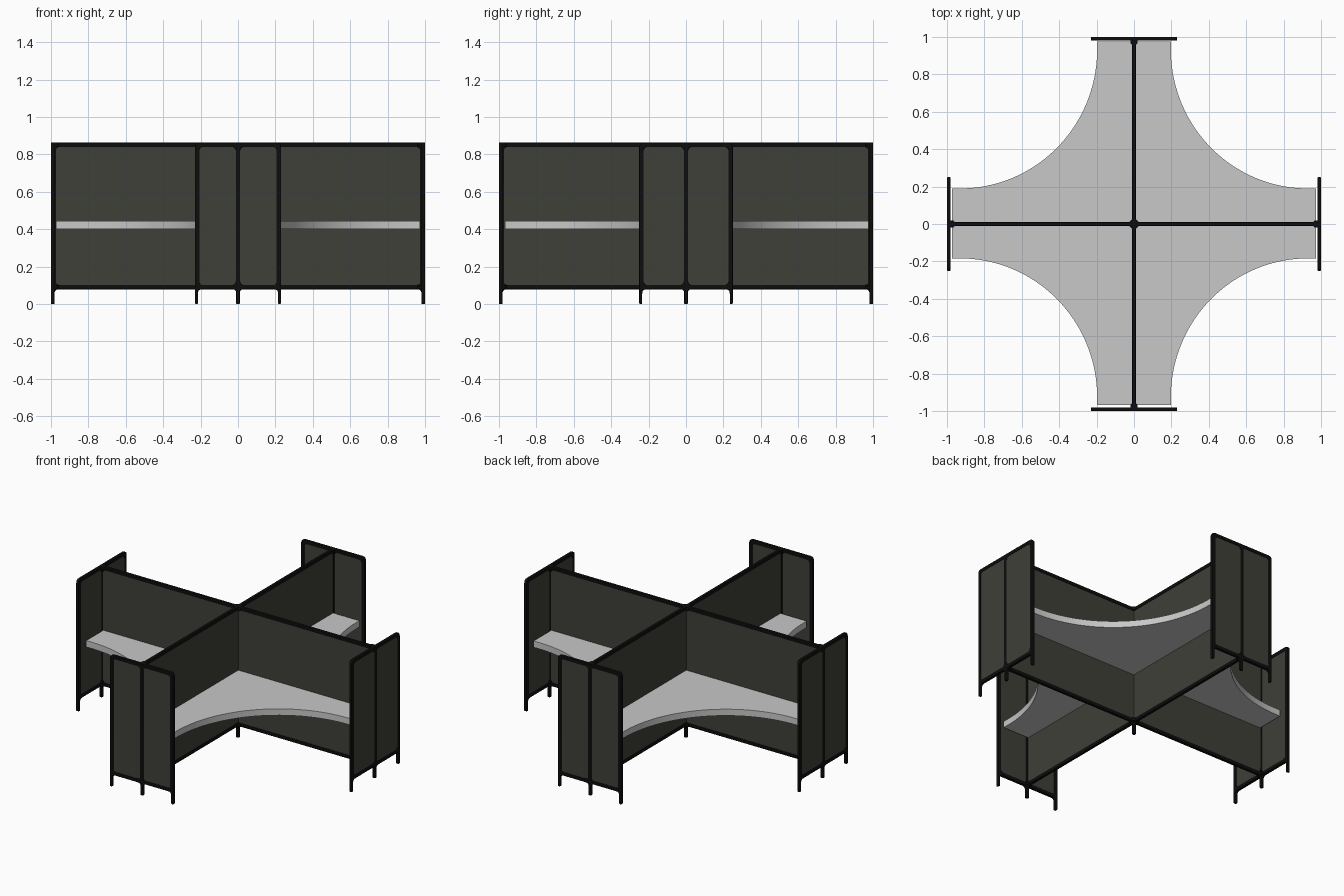
import bpy, bmesh
from math import pi, sin, cos
from mathutils import Vector

cube = bpy.data.objects.get("Cube")
if cube:
    bpy.data.objects.remove(cube, do_unlink=True)


def material(name, color, rough):
    m = bpy.data.materials.new(name)
    m.use_nodes = True
    m.diffuse_color = (*color, 1)
    bsdf = m.node_tree.nodes["Principled BSDF"]
    bsdf.inputs["Base Color"].default_value = (*color, 1)
    bsdf.inputs["Roughness"].default_value = rough
    return m


BLACK = material("black frame", (0.004, 0.004, 0.004), 0.5)
FABRIC = material("dark olive fabric", (0.05, 0.05, 0.04), 0.9)
GREY = material("light grey desktop", (0.58, 0.58, 0.58), 0.5)

TOP, RAIL_LOW, BAR, POST = 0.863, 0.078, 0.024, 0.024
THICK, ROUND = 0.02, 0.004


def fillet(corners, steps=5):
    """Round each (x, z, radius) corner of a closed outline."""
    out = []
    for i, (x, z, r) in enumerate(corners):
        c = Vector((x, z))
        a = Vector(corners[i - 1][:2]) - c
        b = Vector(corners[(i + 1) % len(corners)][:2]) - c
        p, q = c + a.normalized() * r, c + b.normalized() * r
        for k in range(steps + 1):
            t = k / steps
            out.append(p * (1 - t) ** 2 + c * 2 * t * (1 - t) + q * t * t)
    return out


def finish(obj, mat):
    obj.data.materials.append(mat)
    bpy.ops.object.select_all(action='DESELECT')
    obj.select_set(True)
    bpy.context.view_layer.objects.active = obj
    if obj.type == 'CURVE':
        bpy.ops.object.convert(target='MESH')
    bpy.ops.object.shade_smooth_by_angle(angle=pi / 6)


def frame(name, half, loc, turn, middle_post):
    """Upright frame with three legs and rounded openings."""
    leg, flare, tip = 0.008, 0.022, 0.006
    z, inner = RAIL_LOW, half - 0.016
    right = [(leg, 0, tip), (leg, z, flare), (inner, z, flare), (inner, 0, tip),
             (half, 0, tip), (half, TOP, 0.025)]
    left = [(-x, h, r) for x, h, r in reversed(right)]
    loops = [fillet(right + left)]
    low, high, end = z + BAR, TOP - BAR, half - POST
    spans = [(-end, -POST / 2), (POST / 2, end)] if middle_post else [(-end, end)]
    for a, b in spans:
        loops.append(fillet([(a, low, 0.02), (b, low, 0.02), (b, high, 0.02), (a, high, 0.02)]))
    cu = bpy.data.curves.new(name, 'CURVE')
    cu.dimensions, cu.fill_mode = '2D', 'BOTH'
    cu.extrude, cu.bevel_depth = THICK / 2 - ROUND, ROUND
    cu.offset, cu.bevel_resolution = -ROUND, 1
    for pts in loops:
        s = cu.splines.new('POLY')
        s.points.add(len(pts) - 1)
        for sp, p in zip(s.points, pts):
            sp.co = (p.x, p.y, 0, 1)
        s.use_cyclic_u = True
    obj = bpy.data.objects.new(name, cu)
    bpy.context.collection.objects.link(obj)
    obj.location, obj.rotation_euler = loc, (pi / 2, 0, turn)
    finish(obj, BLACK)


def panel(name, half, loc, turn):
    """Fabric infill inside a frame."""
    low, high = RAIL_LOW + BAR / 2, TOP - BAR / 2
    bpy.ops.mesh.primitive_cube_add(size=1, location=(loc[0], loc[1], (low + high) / 2),
                                    rotation=(0, 0, turn))
    obj = bpy.context.object
    obj.name = name
    obj.scale = (2 * half - POST, 0.014, high - low)
    finish(obj, FABRIC)


def screen(name, half, loc, turn, middle_post=True):
    frame(name + "_frame", half, loc, turn, middle_post)
    panel(name + "_panel", half, loc, turn)


# Crossing divider screens
screen("divider_across", 0.997, (0, 0, 0), 0, False)
screen("divider_along", 0.997, (0, 0, 0), pi / 2, False)

# Short screens closing each end
for side, sign in (("left", 1), ("right", -1)):
    screen(side + "_end_screen", 0.25, (sign * 0.99, 0, 0), pi / 2)
for side, sign in (("back", 1), ("front", -1)):
    screen(side + "_end_screen", 0.23, (0, sign * 0.99, 0), 0)


# Corner joints on the upper and lower rails
def joint(name, x, y, z, radius):
    bpy.ops.mesh.primitive_cylinder_add(vertices=8, radius=radius, depth=BAR - 0.002,
                                        location=(x, y, z), rotation=(0, 0, pi / 8))
    bpy.context.object.name = name
    finish(bpy.context.object, BLACK)


for level, z in (("upper", TOP - BAR / 2), ("lower", RAIL_LOW + BAR / 2)):
    joint(level + "_centre_joint", 0, 0, z, 0.028)
    for i in range(4):
        a = i * pi / 2
        joint(level + "_end_joint", 0.975 * cos(a), 0.975 * sin(a), z, 0.02)

# Cross-shaped desktop with four curved work edges
ARM_X, ARM_Y, REACH, CENTRE, SEGS = 0.197, 0.187, 0.972, 0.93, 40
quarter = [(REACH, ARM_Y)]
for k in range(SEGS + 1):
    a = k / SEGS * pi / 2
    quarter.append((CENTRE - (CENTRE - ARM_X) * sin(a), CENTRE - (CENTRE - ARM_Y) * cos(a)))
quarter.append((ARM_X, REACH))
mirrored = quarter[::-1]
outline = (quarter + [(-x, y) for x, y in mirrored]
           + [(-x, -y) for x, y in quarter] + [(x, -y) for x, y in mirrored])
bm = bmesh.new()
face = bm.faces.new([bm.verts.new((x, y + 0.003, 0.402)) for x, y in outline])
ext = bmesh.ops.extrude_face_region(bm, geom=[face])
bmesh.ops.translate(bm, vec=(0, 0, 0.042),
                    verts=[v for v in ext["geom"] if isinstance(v, bmesh.types.BMVert)])
bmesh.ops.recalc_face_normals(bm, faces=bm.faces)
# Split the caps into triangles so the concave shape stays clean
bmesh.ops.triangulate(bm, faces=[f for f in bm.faces if len(f.verts) > 4])
mesh = bpy.data.meshes.new("desktop")
bm.to_mesh(mesh)
bm.free()
desk = bpy.data.objects.new("desktop", mesh)
bpy.context.collection.objects.link(desk)
finish(desk, GREY)
